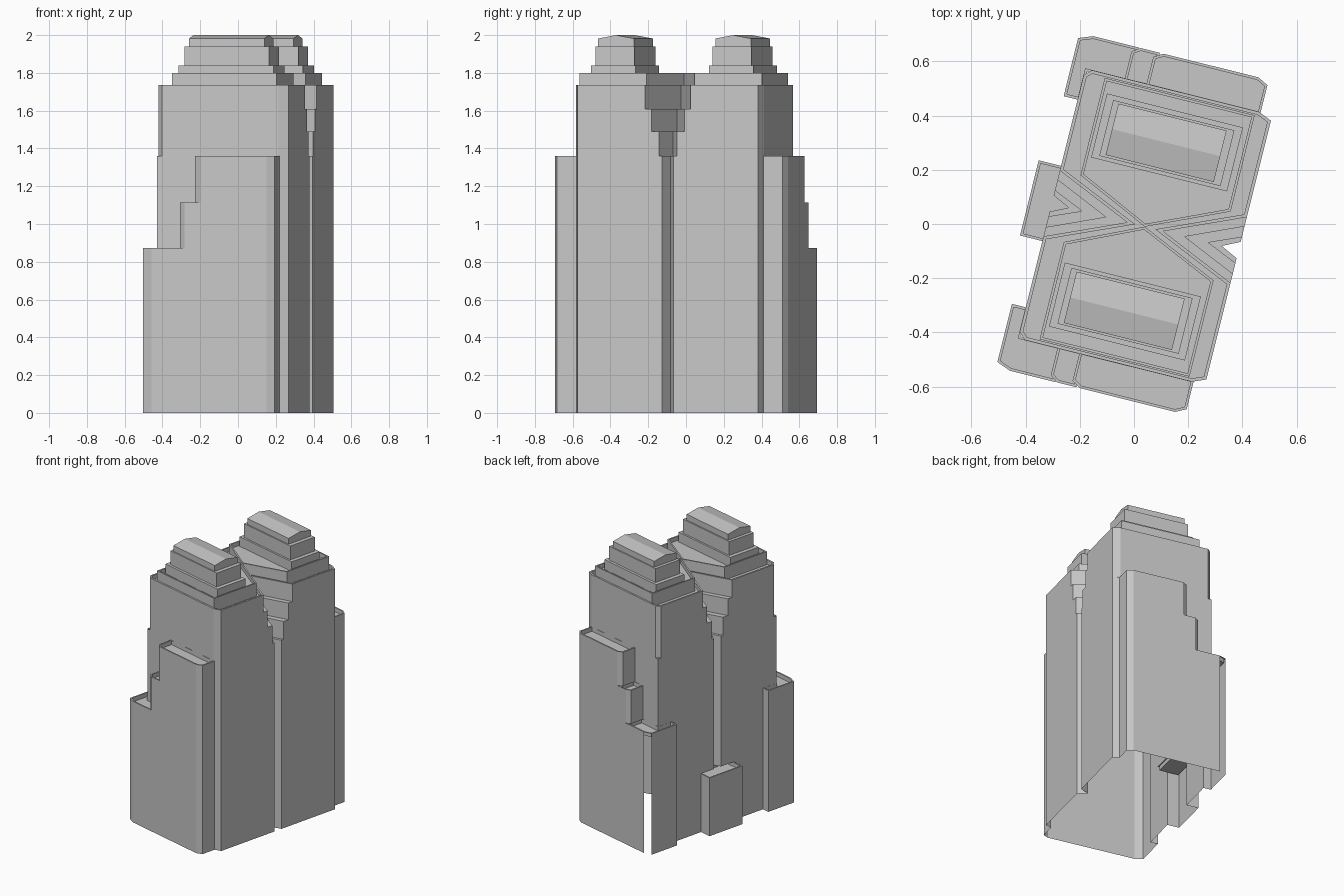
import bpy, bmesh, math

cube = bpy.data.objects.get("Cube")
if cube:
    bpy.data.objects.remove(cube, do_unlink=True)

stone = bpy.data.materials.new("grey_stone")
stone.use_nodes = True
GREY = (0.57, 0.57, 0.57, 1)
stone.diffuse_color = GREY
stone.node_tree.nodes["Principled BSDF"].inputs["Base Color"].default_value = GREY

TURN = math.radians(-14)   # the whole block stands askew to the axes
LEFT, RIGHT, DEPTH = -0.313, 0.398, 0.513
WING, BEVEL = 0.636, 0.616  # wing face and where its corner bevels start
ANNEX_TOP, LOW, MIDDLE, HIGH, TOWER_TOP = 0.42, 0.873, 1.115, 1.36, 1.735


def prism(name, pts, a, b, rim=0.0, cap=True, walls=True, axis="z", gap=None):
    """Extrude an outline from a to b, open below; rim adds a parapet round a sunken roof."""
    bm = bmesh.new()
    place = (lambda p, t: (p[0], p[1], t)) if axis == "z" else (lambda p, t: (t, p[0], p[1]))
    low = [bm.verts.new(place(p, a)) for p in pts]
    high = [bm.verts.new(place(p, b)) for p in pts]
    base = bm.faces.new(low)
    top = bm.faces.new(high)
    sides = []
    for i in range(len(pts)):
        j = (i + 1) % len(pts)
        sides.append(bm.faces.new((low[i], low[j], high[j], high[i])))
    bmesh.ops.recalc_face_normals(bm, faces=bm.faces)
    doomed = [base] if axis == "z" else []
    if not cap:
        doomed.append(top)
    if not walls:
        doomed += sides
    elif gap is not None:
        doomed.append(sides[gap])
    if rim:
        bmesh.ops.inset_region(bm, faces=[top], thickness=rim, use_even_offset=True)
        sunk = bmesh.ops.extrude_discrete_faces(bm, faces=[top])["faces"]
        bmesh.ops.translate(bm, verts=sunk[0].verts, vec=(0, 0, -0.03))
    if doomed:
        bmesh.ops.delete(bm, geom=doomed, context="FACES")
    mesh = bpy.data.meshes.new(name)
    bm.to_mesh(mesh)
    bm.free()
    mesh.materials.append(stone)
    obj = bpy.data.objects.new(name, mesh)
    obj.rotation_euler.z = TURN
    bpy.context.collection.objects.link(obj)


def roof(name, pts, z):
    """Sunken roof with a thin parapet, without outer walls."""
    prism(name, pts, z - 0.1, z, rim=0.01, walls=False)


def rect(x0, x1, y0, y1):
    return [(x0, y0), (x1, y0), (x1, y1), (x0, y1)]


def flip(pts, s):
    return [(x, s * y) for x, y in pts]


def plan(front, half, depth, left=None):
    """Plan mirrored front to back, with a V notch in each long side."""
    left = left or [(LEFT, half), (LEFT + depth, 0), (LEFT, -half)]
    back = flip(reversed(front), -1)
    return front + [(RIGHT, -half), (RIGHT - depth, 0), (RIGHT, half)] + back + left


# Front halves of the plans, from the left side round to the right
wing_end = [(0.315, -WING), (0.354, -BEVEL), (0.354, -0.51), (RIGHT, -0.492)]
low_front = [(LEFT, -0.395), (-0.366, -0.395), (-0.366, -BEVEL), (-0.314, -WING)] + wing_end


def stepped_front(x, bevel):
    return [(LEFT, -DEPTH), (x, -DEPTH), (x, -BEVEL), (x + bevel, -WING)] + wing_end


tower_front = [(LEFT, -0.488), (LEFT + 0.025, -DEPTH), (0.348, -DEPTH), (RIGHT, -0.492)]
annex_side = flip([(LEFT, -0.143), (-0.398, -0.143), (-0.398, 0.143), (LEFT, 0.143)], -1)

# Hollow body with its wings; the back left corner bevel is left open
SLOT = (0.031, 0.064)
corner = 2 * len(low_front) - 1
prism("body_foot", plan(low_front, *SLOT, left=annex_side), 0, ANNEX_TOP, cap=False, gap=corner)
prism("body_low", plan(low_front, *SLOT), ANNEX_TOP, LOW, cap=False, gap=corner)
prism("body_middle", plan(stepped_front(-0.163, 0.03), *SLOT), LOW, MIDDLE, cap=False)
prism("body_high", plan(stepped_front(-0.08, 0.034), *SLOT), MIDDLE, HIGH, cap=False)
prism("slot_ledge", plan(tower_front, *SLOT), LOW, HIGH, walls=False)
roof("annex_roof", rect(-0.398, -0.24, -0.143, 0.143), ANNEX_TOP)

# Upper tower: the notches widen step by step
for i, (z0, z1, half, depth) in enumerate([(HIGH, 1.49, 0.049, 0.115), (1.49, 1.61, 0.09, 0.205),
                                           (1.61, TOWER_TOP, 0.125, 0.287)]):
    prism(f"tower_stage_{i + 1}", plan(tower_front, half, depth), z0, z1,
          rim=0.012 if z1 == TOWER_TOP else 0)

# Wing roofs and twin crowns, mirrored front to back
INNER = 0.504
for side, s in (("front", -1), ("back", 1)):
    low_roof = [(-0.14, WING), (-0.314, WING), (-0.366, BEVEL), (-0.366, 0.395),
                (-0.304, 0.395), (-0.304, INNER), (-0.14, INNER)]
    middle_roof = [(-0.06, WING), (-0.133, WING), (-0.163, BEVEL), (-0.163, INNER), (-0.06, INNER)]
    high_roof = [(0.315, WING), (-0.046, WING), (-0.08, BEVEL), (-0.08, INNER),
                 (0.354, INNER), (0.354, BEVEL)]
    for level, pts, z in (("low", low_roof, LOW), ("middle", middle_roof, MIDDLE),
                          ("high", high_roof, HIGH)):
        roof(f"{side}_{level}_wing_roof", flip(pts, s), z)

    crown = [(-0.235, 0.497), (0.335, 0.497), (0.335, 0.131), (0.041, 0), (-0.235, 0.127)]
    prism(f"{side}_crown_base", flip(crown, s), 1.70, 1.80, rim=0.01)
    prism(f"{side}_crown_step", flip(rect(-0.213, 0.304, 0.2, 0.443), s), 1.765, 1.84)
    prism(f"{side}_crown_block", flip(rect(-0.185, 0.276, 0.213, 0.425), s), 1.84, 1.94)
    gable = [(0.222, 1.94), (0.417, 1.94), (0.417, 1.982), (0.32, 2.0), (0.222, 1.982)]
    prism(f"{side}_crown_roof", [(s * y, z) for y, z in gable], -0.163, 0.248, axis="x")
